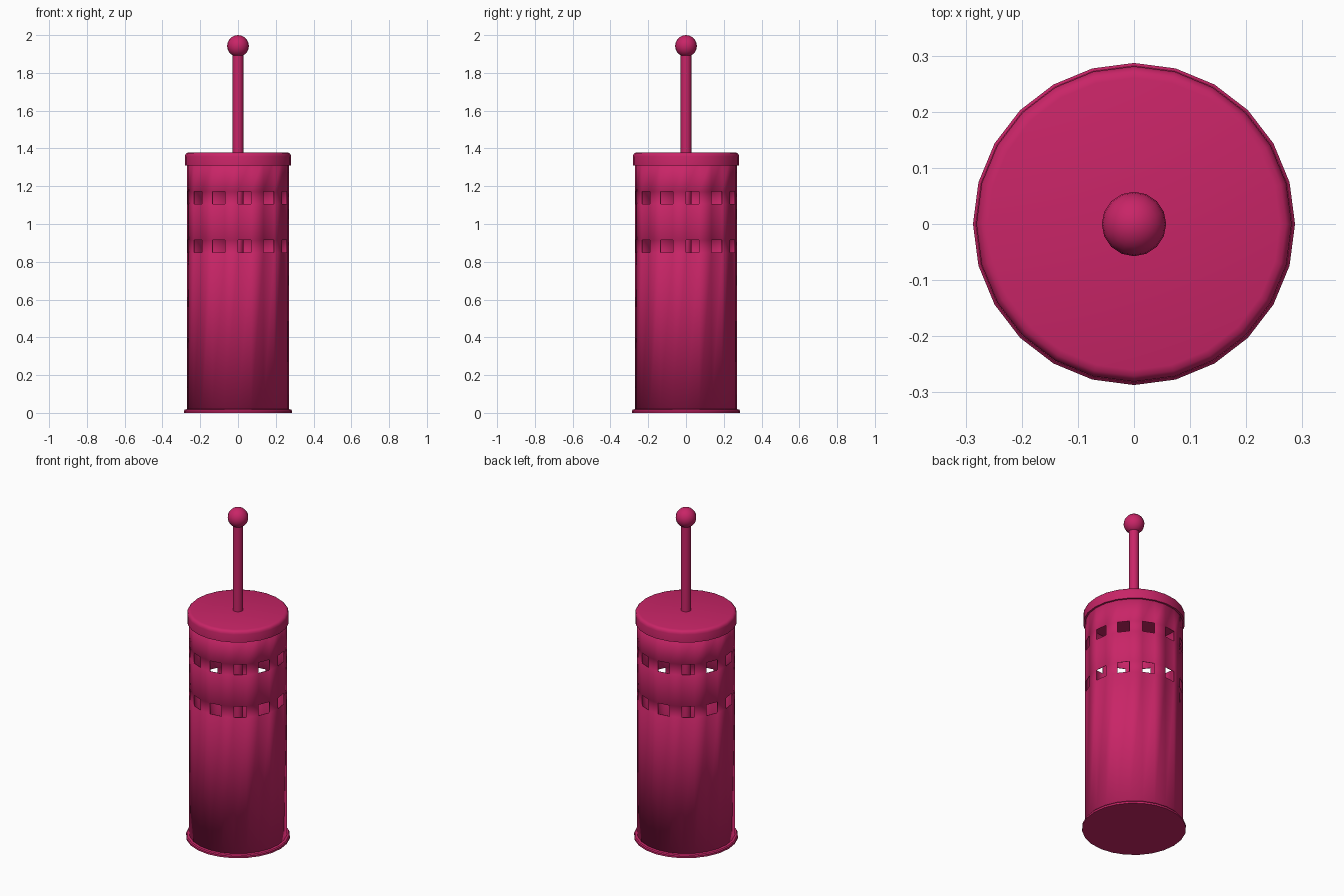
import bpy, bmesh
from math import sin, cos, pi

if "Cube" in bpy.data.objects:
    bpy.data.objects.remove(bpy.data.objects["Cube"])

pink = bpy.data.materials.new("pink_enamel")
pink.diffuse_color = (0.58, 0.018, 0.135, 1)
pink.use_nodes = True
pink.node_tree.nodes["Principled BSDF"].inputs["Base Color"].default_value = pink.diffuse_color


def finish(name, bm):
    mesh = bpy.data.meshes.new(name)
    bm.to_mesh(mesh)
    bm.free()
    obj = bpy.data.objects.new(name, mesh)
    bpy.context.collection.objects.link(obj)
    mesh.materials.append(pink)
    bpy.ops.object.select_all(action='DESELECT')
    obj.select_set(True)
    bpy.context.view_layer.objects.active = obj
    bpy.ops.object.shade_smooth_by_angle(angle=pi / 5)
    return obj


def lathe(name, profile, sides, hole_bands=()):
    """Turn an (r, z) profile round z; leave every other facet open in hole_bands."""
    bm = bmesh.new()
    rings = []
    for r, z in profile:
        if r == 0:
            rings.append([bm.verts.new((0, 0, z))] * sides)
        else:
            rings.append([bm.verts.new((r * cos(2 * pi * i / sides),
                                        r * sin(2 * pi * i / sides), z))
                          for i in range(sides)])
    for band, (a, b) in enumerate(zip(rings, rings[1:])):
        for i in range(sides):
            if band in hole_bands and i % 2 == 0:
                continue
            j = (i + 1) % sides
            corners = list(dict.fromkeys([a[i], a[j], b[j], b[i]]))
            bm.faces.new(corners)
    return finish(name, bm)


# Perforated thin-walled canister
body = lathe("canister",
             [(0.27, z) for z in (0.01, 0.848, 0.914, 1.107, 1.171, 1.35)],
             24, hole_bands=(1, 3))
wall = body.modifiers.new("wall", 'SOLIDIFY')
wall.thickness = 0.004
wall.offset = -1

# Flared foot with closed floor
lathe("base", [(0, 0), (0.287, 0), (0.287, 0.011), (0.282, 0.017),
               (0.269, 0.02), (0, 0.02)], 24)

# Lid with rounded upper edge
lathe("lid", [(0, 1.345), (0.268, 1.345), (0.268, 1.31), (0.281, 1.31), (0.281, 1.358),
              (0.278, 1.369), (0.271, 1.376), (0.26, 1.379), (0, 1.379)], 24)

# Handle rod, running down inside the canister
lathe("handle", [(0, 0.1), (0.028, 0.1), (0.028, 1.91), (0, 1.91)], 16)

# Ball knob
bm = bmesh.new()
bmesh.ops.create_uvsphere(bm, u_segments=16, v_segments=12, radius=0.0575)
bmesh.ops.translate(bm, verts=bm.verts, vec=(0, 0, 1.9425))
finish("knob", bm)
